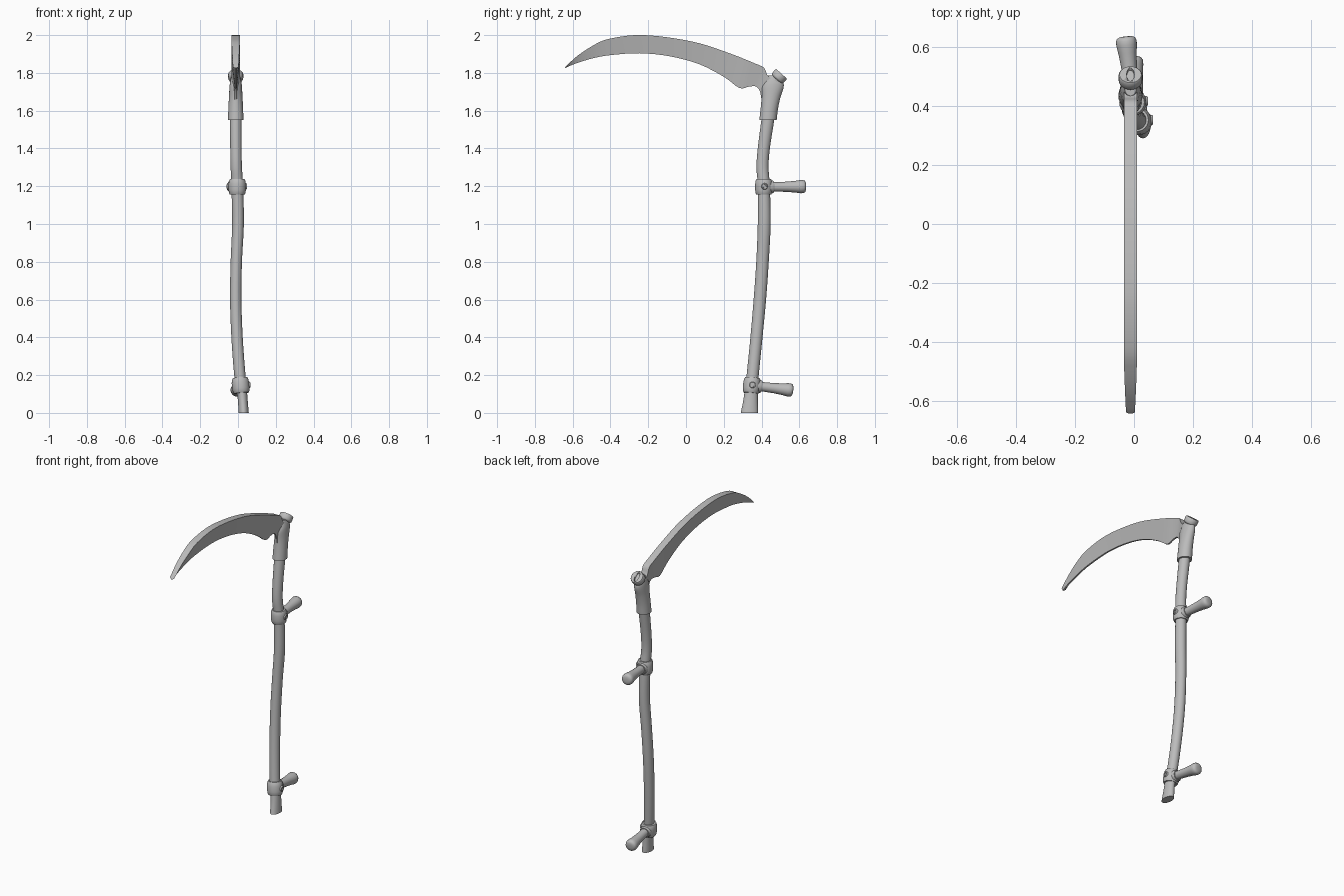
import bpy
import bmesh
import math
from mathutils import Vector, Matrix

if "Cube" in bpy.data.objects:
    bpy.data.objects.remove(bpy.data.objects["Cube"], do_unlink=True)

grey = bpy.data.materials.new("plain grey")
grey.use_nodes = True
grey.diffuse_color = (0.5, 0.5, 0.5, 1)
grey.node_tree.nodes["Principled BSDF"].inputs["Base Color"].default_value = (0.5, 0.5, 0.5, 1)


def finish(name, bm, angle=40):
    bmesh.ops.recalc_face_normals(bm, faces=bm.faces)
    mesh = bpy.data.meshes.new(name)
    bm.to_mesh(mesh)
    bm.free()
    mesh.materials.append(grey)
    ob = bpy.data.objects.new(name, mesh)
    bpy.context.collection.objects.link(ob)
    bpy.ops.object.select_all(action="DESELECT")
    ob.select_set(True)
    bpy.context.view_layer.objects.active = ob
    bpy.ops.object.shade_smooth_by_angle(angle=math.radians(angle))
    return ob


def smooth(points, steps=5):
    """Catmull-Rom curve through tuples of any length."""
    p = [Vector(q) for q in points]
    p = [p[0] * 2 - p[1]] + p + [p[-1] * 2 - p[-2]]
    out = []
    for a, b, c, d in zip(p, p[1:], p[2:], p[3:]):
        for i in range(steps):
            t = i / steps
            out.append((b * 2 + (c - a) * t + (a * 2 - b * 5 + c * 4 - d) * t ** 2
                        + (b * 3 - a - c * 3 + d) * t ** 3) * 0.5)
    return out + [p[-2]]


def skin(name, rings, angle=40):
    """Bridge rings of points and cap both ends."""
    bm = bmesh.new()
    rows = [[bm.verts.new(v) for v in ring] for ring in rings]
    n = len(rows[0])
    for a, b in zip(rows, rows[1:]):
        for i in range(n):
            j = (i + 1) % n
            bm.faces.new((a[i], a[j], b[j], b[i]))
    bm.faces.new(rows[0][::-1])
    bm.faces.new(rows[-1])
    return finish(name, bm, angle)


def circle(n=24):
    return [(math.cos(math.tau * i / n), math.sin(math.tau * i / n)) for i in range(n)]


def column(name, stations):
    """Elliptical loft: stations are x, y, z, x radius, y radius."""
    return skin(name, [[(x + rx * c, y + ry * s, z) for c, s in circle()]
                       for x, y, z, rx, ry in smooth(stations)])


def turned(name, start, end, profile):
    """Round part along an axis: profile is distance from start, radius."""
    start, axis = Vector(start), Vector(end) - Vector(start)
    rot = axis.to_track_quat("Z", "Y")
    return skin(name, [[start + rot @ Vector((r * c, r * s, d)) for c, s in circle()]
                       for d, r in profile])


# Long bent pole with a flattened, flared foot
column("pole", [
    (0.03, 0.336, 0, 0.027, 0.046), (0.025, 0.342, 0.07, 0.026, 0.038),
    (0.016, 0.348, 0.15, 0.029, 0.033), (0.008, 0.355, 0.22, 0.03, 0.032),
    (-0.005, 0.373, 0.4, 0.03, 0.032), (-0.012, 0.391, 0.6, 0.03, 0.033),
    (-0.009, 0.405, 0.8, 0.03, 0.033), (0, 0.414, 1.0, 0.031, 0.034),
    (-0.004, 0.412, 1.2, 0.031, 0.032), (-0.009, 0.405, 1.3, 0.03, 0.032),
    (-0.011, 0.412, 1.4, 0.03, 0.032), (-0.012, 0.433, 1.55, 0.031, 0.034),
    (-0.012, 0.44, 1.6, 0.03, 0.032)])

# Metal socket that holds the blade
column("blade_socket", [
    (-0.012, 0.434, 1.55, 0.041, 0.046), (-0.012, 0.441, 1.61, 0.039, 0.046),
    (-0.012, 0.45, 1.67, 0.036, 0.05), (-0.012, 0.459, 1.725, 0.033, 0.058),
    (-0.012, 0.464, 1.755, 0.029, 0.048), (-0.012, 0.46, 1.785, 0.02, 0.026)])

# Curved blade: back y, back z, edge y, edge z, back half thickness
blade = smooth([
    (-0.638, 1.833, -0.642, 1.825, 0.015), (-0.575, 1.89, -0.58, 1.851, 0.018),
    (-0.5, 1.94, -0.49, 1.878, 0.021), (-0.42, 1.977, -0.4, 1.894, 0.022),
    (-0.27, 2.0, -0.246, 1.904, 0.022), (-0.11, 1.99, -0.087, 1.888, 0.022),
    (0.07, 1.957, 0.07, 1.846, 0.022), (0.23, 1.904, 0.204, 1.777, 0.022),
    (0.32, 1.869, 0.283, 1.72, 0.022), (0.365, 1.85, 0.335, 1.728, 0.022),
    (0.412, 1.828, 0.372, 1.727, 0.022), (0.43, 1.79, 0.392, 1.70, 0.022),
    (0.45, 1.77, 0.402, 1.64, 0.022)], 4)
mid = -0.012
skin("blade", [[(mid - t, by, bz), (mid + t, by, bz),
                (mid + 0.005, ey, ez), (mid - 0.005, ey, ez)]
               for by, bz, ey, ez, t in blade], 30)

# Tilted locking bolt with a slot in its head
base, tip = Vector((mid, 0.45, 1.733)), Vector((mid, 0.506, 1.795))
axis = (tip - base).normalized()
length = (tip - base).length
bolt = turned("locking_bolt", base, tip, [
    (0, 0.028), (length - 0.04, 0.028), (length - 0.036, 0.037), (length - 0.03, 0.04),
    (length - 0.004, 0.04), (length, 0.037)])
bm = bmesh.new()
bmesh.ops.create_cone(bm, cap_ends=True, segments=24, radius1=1, radius2=1, depth=0.024)
bmesh.ops.scale(bm, vec=(0.013, 0.03, 1), verts=bm.verts)
turn = axis.to_track_quat("Z", "Y").to_matrix().to_4x4()
# the slot's long side lies in the plane of the blade
if abs((turn @ Vector((0, 1, 0))).x) > 0.5:
    turn = turn @ Matrix.Rotation(math.pi / 2, 4, "Z")
bmesh.ops.transform(bm, matrix=Matrix.Translation(tip) @ turn, verts=bm.verts)
cutter = finish("slot_cutter", bm)
cutter.hide_render = True
cut = bolt.modifiers.new("slot", "BOOLEAN")
cut.operation, cut.solver, cut.object = "DIFFERENCE", "EXACT", cutter
bpy.context.view_layer.objects.active = bolt
bpy.ops.object.modifier_apply(modifier="slot")
bpy.data.objects.remove(cutter, do_unlink=True)


# Two grips, each with a barrel clamp, a collar and a pin
def grip(label, centre, lean, end):
    centre, end = Vector(centre), Vector(end)
    lean = Vector(lean).normalized()
    turned(label + "_clamp", centre - lean * 0.041, centre + lean * 0.041, [
        (0, 0.032), (0, 0.039), (0.008, 0.043), (0.025, 0.046),
        (0.057, 0.046), (0.074, 0.043), (0.082, 0.039), (0.082, 0.032)])
    reach = (end - centre).length
    turned(label + "_collar", centre, end, [
        (0, 0.034), (0.046, 0.034), (0.053, 0.03), (0.053, 0.02)])
    turned(label + "_handle", centre, end, [
        (0.03, 0.025), (0.07, 0.025), (reach * 0.55, 0.027), (reach * 0.75, 0.031),
        (reach - 0.03, 0.035), (reach - 0.015, 0.035), (reach - 0.006, 0.031),
        (reach - 0.001, 0.021), (reach, 0.008)])
    pin = centre + Vector((0.03, 0.004, 0.003))
    turned(label + "_pin", pin, pin + Vector((1, 0, 0)), [
        (0, 0.017), (0.017, 0.017), (0.021, 0.014), (0.021, 0.009), (0.016, 0.008)])


grip("upper", (-0.004, 0.412, 1.196), (0, 0, 1), (-0.028, 0.635, 1.198))
grip("lower", (0.014, 0.348, 0.145), (-0.1, 0.1, 1), (-0.006, 0.567, 0.119))
